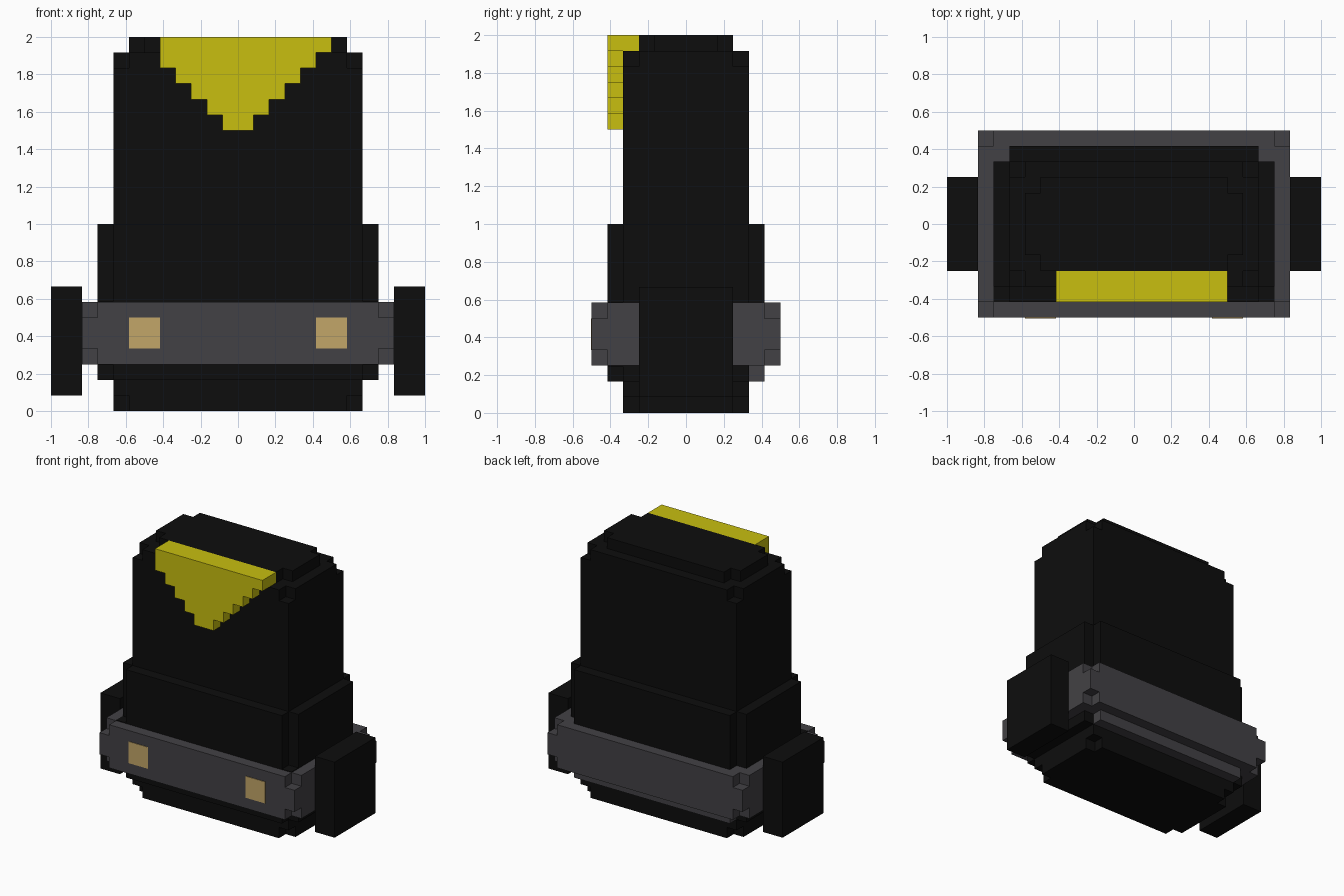
import bpy, bmesh

if "Cube" in bpy.data.objects:
    bpy.data.objects.remove(bpy.data.objects["Cube"])

U = 1 / 12  # one grid block


def material(name, rgb):
    m = bpy.data.materials.new(name)
    m.diffuse_color = (*rgb, 1)
    m.use_nodes = True
    m.node_tree.nodes["Principled BSDF"].inputs["Base Color"].default_value = m.diffuse_color
    return m


BLACK = material("black cloth", (0.004, 0.004, 0.004))
GREY = material("dark grey belt", (0.055, 0.053, 0.059))
YELLOW = material("yellow scarf", (0.58, 0.52, 0.005))
TAN = material("tan buckle", (0.54, 0.38, 0.14))


def prism(bm, base, offset):
    """Extrude a flat outline (in blocks) along an offset."""
    face = bm.faces.new([bm.verts.new(p) for p in base])
    ext = bmesh.ops.extrude_face_region(bm, geom=[face], use_keep_orig=True)
    verts = [g for g in ext["geom"] if isinstance(g, bmesh.types.BMVert)]
    bmesh.ops.translate(bm, verts=verts, vec=offset)


def slab(bm, w, d, z0, z1, notch=0):
    """Centred slab, optionally with square notches at its four corners."""
    a, b = w - notch, d - notch
    if notch:
        pts = [(w, -b), (w, b), (a, b), (a, d), (-a, d), (-a, b),
               (-w, b), (-w, -b), (-a, -b), (-a, -d), (a, -d), (a, -b)]
    else:
        pts = [(w, -d), (w, d), (-w, d), (-w, -d)]
    prism(bm, [(x, y, z0) for x, y in pts], (0, 0, z1 - z0))


def box(bm, x0, x1, y0, y1, z0, z1):
    prism(bm, [(x0, y0, z0), (x1, y0, z0), (x1, y1, z0), (x0, y1, z0)],
          (0, 0, z1 - z0))


def finish(bm, name, mat):
    bmesh.ops.scale(bm, vec=(U, U, U), verts=bm.verts)
    bmesh.ops.recalc_face_normals(bm, faces=bm.faces)
    me = bpy.data.meshes.new(name)
    bm.to_mesh(me)
    bm.free()
    me.materials.append(mat)
    ob = bpy.data.objects.new(name, me)
    bpy.context.collection.objects.link(ob)
    return ob


# Torso: stacked slabs with stepped corners
bm = bmesh.new()
for w, d, z0, z1, notch in [(8, 4, 0, 1, 1), (8, 4, 1, 2, 0), (9, 5, 3, 12, 1),
                            (8, 4, 12, 22, 0), (8, 4, 22, 23, 1), (7, 3, 23, 24, 1)]:
    slab(bm, w, d, z0, z1, notch)
box(bm, -9, 9, -4, 4, 2, 3)
box(bm, -8, 8, -5, -4, 2, 3)
# cloth filling the front corners inside the belt
for x in (-9, 8):
    box(bm, x, x + 1, -5, -4, 2.95, 7.05)
finish(bm, "torso", BLACK)

# Belt: band with its eight corner blocks missing
bm = bmesh.new()
slab(bm, 10, 6, 3, 4, 1)
slab(bm, 10, 6, 4, 6)
slab(bm, 10, 6, 6, 7, 1)
finish(bm, "belt", GREY)

# Lower belt strip along the back
bm = bmesh.new()
box(bm, -8, 8, 4, 5, 2, 3)
finish(bm, "back_strip", GREY)

# Side pouches and front buckles, one per side
for side, s in (("left", -1), ("right", 1)):
    bm = bmesh.new()
    box(bm, *sorted((10 * s, 12 * s)), -3, 3, 1, 8)
    finish(bm, side + "_pouch", BLACK)
    bm = bmesh.new()
    box(bm, *sorted((5 * s, 7 * s)), -6.05, -6, 4, 6)
    finish(bm, side + "_buckle", TAN)

# Scarf: stepped triangle on the chest, folded over the top edge
left, right = [], []
for i in range(6):
    z, r, l = 18 + i, i + 1, -min(i + 1, 5)
    right += [(r, -5, z), (r, -5, z + 1)]
    left += [(l, -5, z), (l, -5, z + 1)] if i < 4 else []
left += [(-5, -5, 22), (-5, -5, 24)]
bm = bmesh.new()
prism(bm, right + left[::-1], (0, 1, 0))
box(bm, -5, 6, -4, -3, 23, 24)
finish(bm, "scarf", YELLOW)
